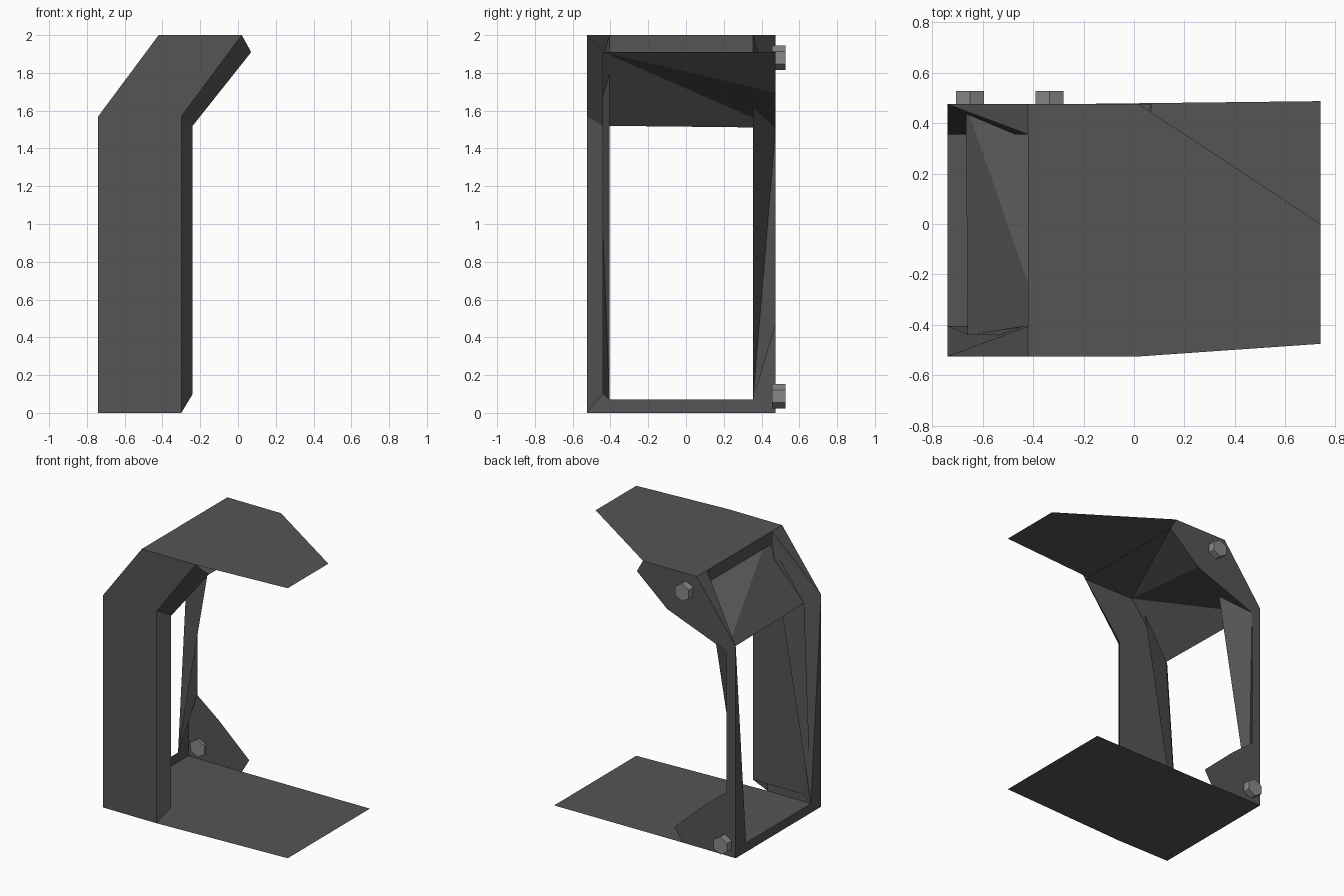
import bpy, bmesh, math
from mathutils import Matrix

if "Cube" in bpy.data.objects:
    bpy.data.objects.remove(bpy.data.objects["Cube"])


def material(name, v):
    m = bpy.data.materials.new(name)
    m.diffuse_color = (v, v, v, 1)
    m.use_nodes = True
    m.node_tree.nodes["Principled BSDF"].inputs["Base Color"].default_value = m.diffuse_color
    return m


dark = material("dark_grey_metal", 0.09)
light = material("light_grey_bolt", 0.25)

F, B = -0.525, 0.475        # outer front and back planes
FI = -0.44                  # inner front liner plane
RF, RB = -0.405, 0.355      # rim opening edges


def build(name, faces, mat=dark):
    """Join sheet faces, given as lists of points, into one object."""
    bm = bmesh.new()
    for pts in faces:
        bm.faces.new([bm.verts.new(p) for p in pts])
    bmesh.ops.remove_doubles(bm, verts=bm.verts, dist=0.0005)
    bmesh.ops.recalc_face_normals(bm, faces=bm.faces)
    me = bpy.data.meshes.new(name)
    bm.to_mesh(me)
    bm.free()
    me.materials.append(mat)
    ob = bpy.data.objects.new(name, me)
    bpy.context.collection.objects.link(ob)
    return ob


def at_y(y, pts):
    return [(x, y, z) for x, z in pts]


def at_z(z, pts):
    return [(x, y, z) for x, y in pts]


# Flat top and bottom plates
build("top_plate", [at_z(2, [(-0.42, F), (0.02, F), (0.74, -0.475), (0.74, 0),
                             (0.02, B), (-0.42, B)])])
build("bottom_plate", [at_z(0, [(-0.74, F), (-0.3, F), (0.74, -0.475), (0.74, 0.487),
                                (-0.3, B), (-0.74, B)])])

# Front side panel: outer sheet, inner sheet and the bevelled edge between them
outer = [(-0.3, 0), (-0.3, 1.57), (0.02, 2)]
inner = [(-0.24, 0.1), (-0.24, 1.52), (0.07, 1.91)]
faces = [at_y(F, [(-0.74, 0)] + outer + [(-0.42, 2), (-0.74, 1.57)]),
         at_y(FI, inner + [(-0.35, 1.91), (-0.66, 1.52), (-0.66, 0.1)])]
for i in range(2):
    faces.append(at_y(F, outer[i:i + 2]) + at_y(FI, inner[i:i + 2][::-1]))
build("front_side_panel", faces)

# Back side panel: thin column with a gusset at each end
build("back_side_panel", [at_y(B, [
    (-0.74, 0), (-0.3, 0), (-0.24, 0.1), (-0.49, 0.33), (-0.666, 0.47),
    (-0.666, 1.51), (-0.18, 1.695), (0.07, 1.91), (0.02, 2), (-0.42, 2), (-0.74, 1.57)])])

# Liner under the top: soffit and sloping panel
s0, s1 = (0.07, FI, 1.91), (0.07, B, 1.91)
s2, s3 = (-0.35, FI, 1.91), (-0.18, B, 1.695)
low_f, low_b = (-0.66, FI, 1.52), (-0.666, B, 1.51)
build("top_liner", [[s0, s1, s2], [s1, s3, s2], [s2, s3, low_b], [s2, low_b, low_f],
                    [s2, (-0.42, RF, 1.905), (-0.42, RB, 1.905)],
                    [s2, (-0.42, RB, 1.905), s3]])

# Rim around the opening: tapering strips on both sides
rim = []
for y, r, liner_y, lx, lz in ((F, RF, FI, -0.66, 0.1), (B, RB, B, -0.666, 0.47)):
    knee = (-0.74, y, 1.57)
    foot, head, head_low = (-0.74, r, 0.07), (-0.42, r, 2), (-0.42, r, 1.905)
    lo, hi = (lx, liner_y, lz), (lx, liner_y, 1.515)
    rim += [[(-0.74, y, 0), knee, foot], [knee, (-0.42, y, 2), head],
            [knee, head, head_low], [knee, head_low, foot],
            [foot, head_low, hi], [foot, hi, lo]]
# Rim cross beams
rim.append([(-0.74, F, 0), (-0.74, B, 0), (-0.74, RB, 0.07), (-0.74, RF, 0.07)])
rim.append([(-0.42, RF, 2), (-0.42, RB, 2), (-0.42, RB, 1.905), (-0.42, RF, 1.905)])
build("opening_rim", rim)

# Hexagonal bolts through the back panel
for name, x, z in (("lower_bolt", -0.65, 0.088), ("upper_bolt", -0.335, 1.88)):
    ring = [(x + 0.065 * math.sin(k * math.pi / 3), z + 0.065 * math.cos(k * math.pi / 3))
            for k in range(6)]
    y0, y1 = 0.455, 0.527
    sides = [at_y(y0, [ring[k], ring[(k + 1) % 6]]) + at_y(y1, [ring[(k + 1) % 6], ring[k]])
             for k in range(6)]
    build(name, [at_y(y0, ring), at_y(y1, ring)] + sides, light)
